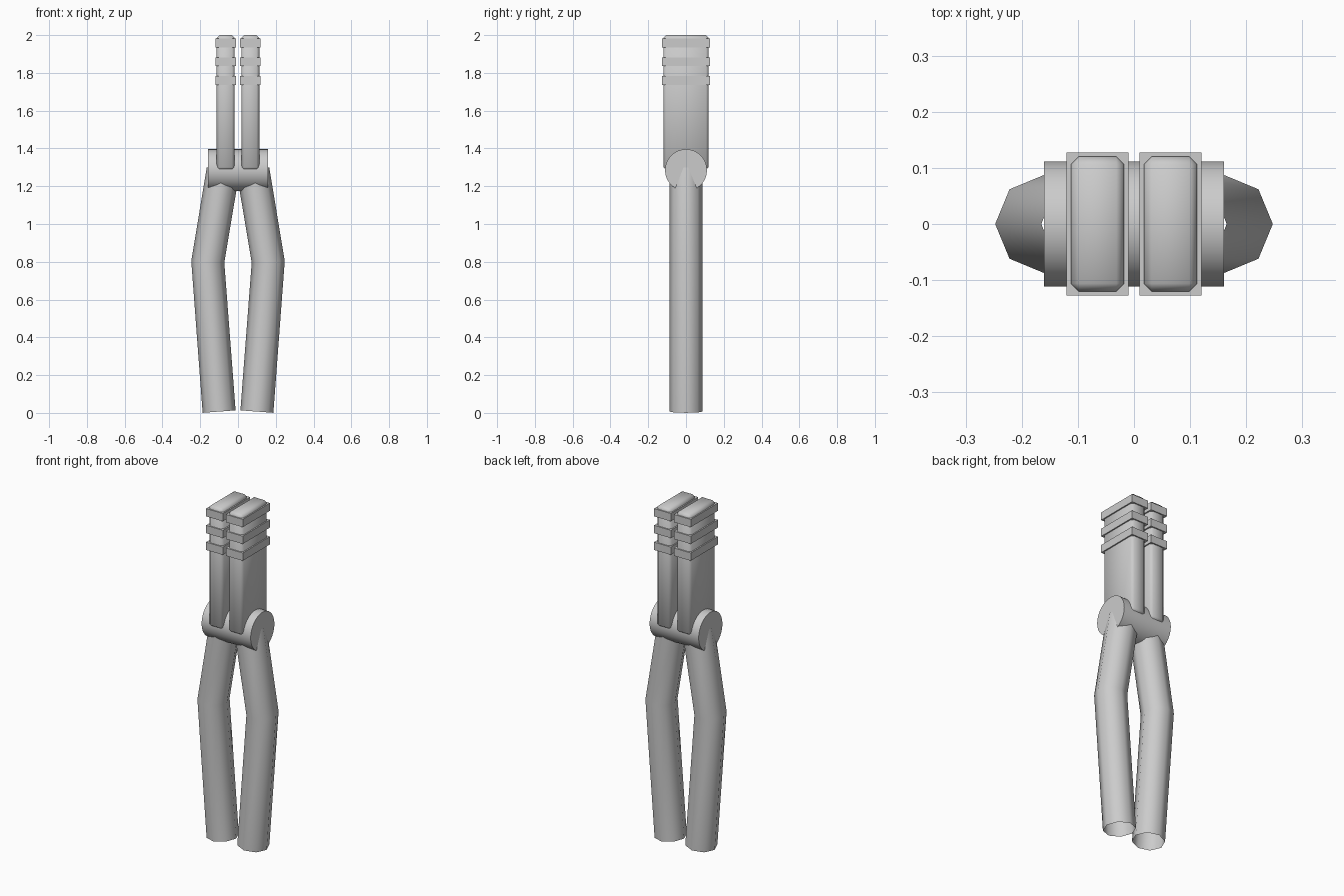
import bpy, bmesh
from math import radians, cos, sin, tau
from mathutils import Vector, Matrix

if "Cube" in bpy.data.objects:
    bpy.data.objects.remove(bpy.data.objects["Cube"])

steel = bpy.data.materials.new("grey steel")
steel.use_nodes = True
GREY = (0.6, 0.6, 0.6, 1)
steel.diffuse_color = GREY
steel.node_tree.nodes["Principled BSDF"].inputs["Base Color"].default_value = GREY


def finish(name, bm, smooth=None):
    bmesh.ops.recalc_face_normals(bm, faces=bm.faces)
    mesh = bpy.data.meshes.new(name)
    bm.to_mesh(mesh)
    bm.free()
    mesh.materials.append(steel)
    obj = bpy.data.objects.new(name, mesh)
    bpy.context.collection.objects.link(obj)
    if smooth:
        bpy.ops.object.select_all(action="DESELECT")
        obj.select_set(True)
        bpy.context.view_layer.objects.active = obj
        bpy.ops.object.shade_smooth_by_angle(angle=radians(smooth))
    return obj


def box(name, centre, size, bevel=0, smooth=None):
    bm = bmesh.new()
    bmesh.ops.create_cube(bm, size=1, matrix=Matrix.LocRotScale(centre, None, size))
    if bevel:
        bmesh.ops.bevel(bm, geom=bm.edges[:], offset=bevel, segments=1, affect="EDGES")
    return finish(name, bm, smooth)


def tube(name, path, radius, sides):
    """Open-ended tube along a path in the xz plane."""
    bm = bmesh.new()
    rings = []
    for i, p in enumerate(path):
        back = (p - path[i - 1]).normalized() if i else Vector()
        ahead = (path[i + 1] - p).normalized() if i < len(path) - 1 else Vector()
        along = (back + ahead).normalized()
        across = Vector((along.z, 0, -along.x))
        rings.append([bm.verts.new(p + across * radius * cos(tau * k / sides)
                                   + Vector((0, radius * sin(tau * k / sides), 0)))
                      for k in range(sides)])
    for low, high in zip(rings, rings[1:]):
        for k in range(sides):
            n = (k + 1) % sides
            bm.faces.new((low[k], low[n], high[n], high[k]))
    return finish(name, bm, 60)


# Hinge barrel across the middle
bm = bmesh.new()
bmesh.ops.create_cone(bm, cap_ends=True, segments=32, radius1=0.111, radius2=0.111, depth=0.32,
                      matrix=Matrix.Translation((0, 0, 1.285)) @ Matrix.Rotation(radians(90), 4, "Y"))
finish("hinge_barrel", bm, 40)

for side, label in ((1, "left"), (-1, "right")):
    # Bent hollow handle
    tube(f"{label}_handle", [Vector((side * x, 0, z)) for x, z in
                             ((0.1, 0.007), (0.16, 0.8), (0.079, 1.286))], 0.0875, 8)
    # Jaw block with chamfered edges
    box(f"{label}_jaw", Vector((side * 0.065, 0, 1.643)), Vector((0.095, 0.24, 0.714)), 0.014, 50)
    # Grip bands round the jaw
    for i in range(3):
        box(f"{label}_jaw_band_{i + 1}", Vector((side * 0.065, 0, 1.76 + 0.099 * i)),
            Vector((0.11, 0.254, 0.046)))
